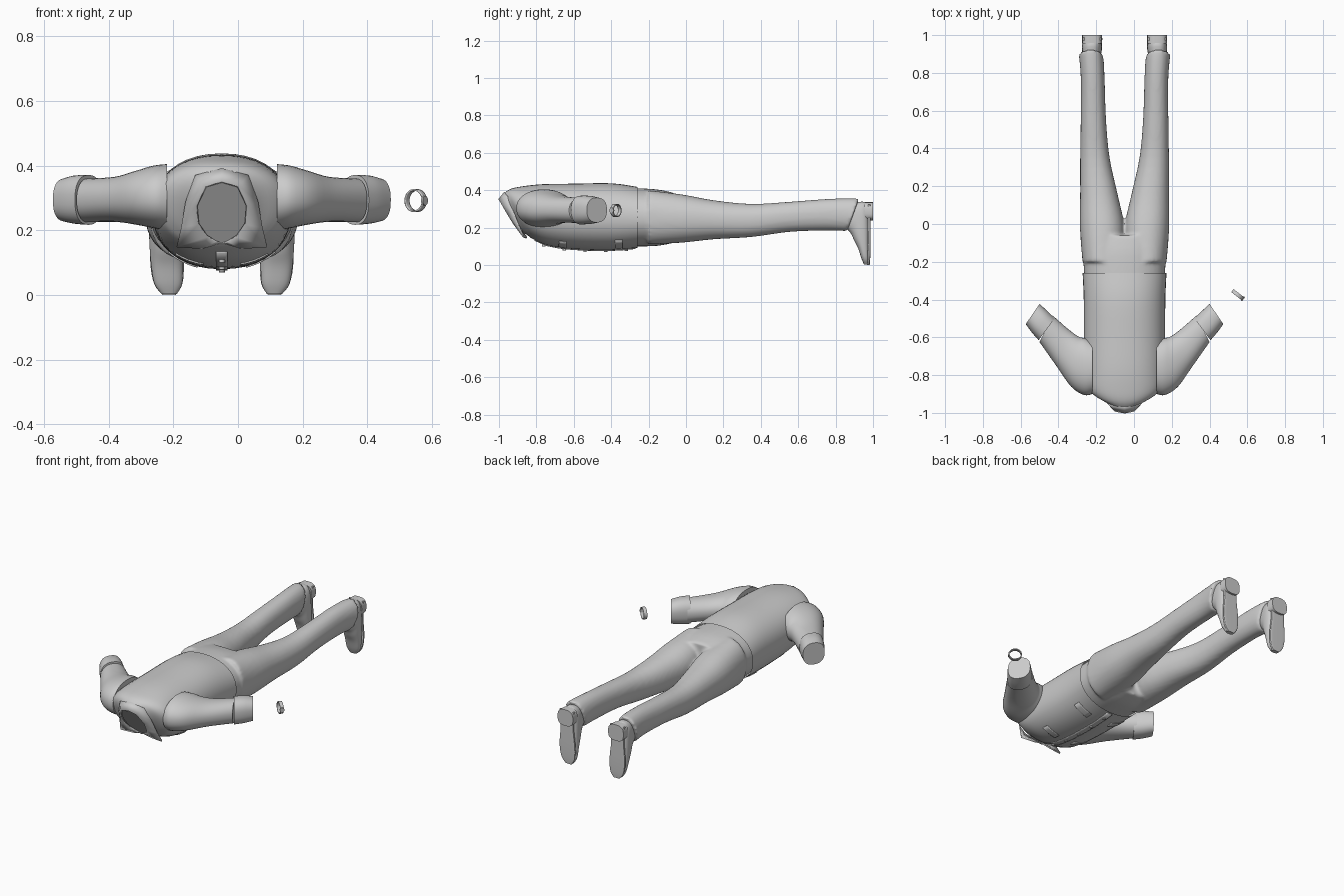
import bpy, bmesh, math
from mathutils import Vector

default = bpy.data.objects.get("Cube")
if default:
    bpy.data.objects.remove(default, do_unlink=True)

BODY_X = -0.05          # the body's own symmetry plane
SEGMENTS = 40
SIDES = (("left", 1), ("right", -1))


def finish(name, bm, angle=35):
    """Turn a bmesh into a smooth shaded object."""
    bmesh.ops.recalc_face_normals(bm, faces=bm.faces)
    mesh = bpy.data.meshes.new(name)
    bm.to_mesh(mesh)
    bm.free()
    obj = bpy.data.objects.new(name, mesh)
    bpy.context.collection.objects.link(obj)
    bpy.ops.object.select_all(action='DESELECT')
    obj.select_set(True)
    bpy.context.view_layer.objects.active = obj
    bpy.ops.object.shade_smooth_by_angle(angle=math.radians(angle))
    return obj


def thicken(obj, amount, offset=0):
    mod = obj.modifiers.new("thickness", 'SOLIDIFY')
    mod.thickness, mod.offset = amount, offset


def body_section(u, half_width, y_low, z_low, y_high, z_high):
    """Cross-section spanning sideways, from a belly point to a back point."""
    low, high = Vector((u, y_low, z_low)), Vector((u, y_high, z_high))
    return (low + high) / 2, Vector((half_width, 0, 0)), (high - low) / 2


def arm_section(u_in, y_in, u_out, y_out, z_low, z_high):
    """Upright cross-section between an inner and an outer plan point."""
    a, b = Vector((u_in, y_in, 0)), Vector((u_out, y_out, 0))
    centre = (a + b) / 2 + Vector((0, 0, (z_low + z_high) / 2))
    return centre, (b - a) / 2, Vector((0, 0, (z_high - z_low) / 2))


def ring_points(section, power):
    centre, a, b = section
    points = []
    for i in range(SEGMENTS):
        t = math.tau * i / SEGMENTS
        c, s = math.cos(t), math.sin(t)
        points.append(centre + a * math.copysign(abs(c) ** (2 / power), c)
                      + b * math.copysign(abs(s) ** (2 / power), s))
    return points


def spline(p, q, r, s, t):
    return (q * 2 + (r - p) * t + (p * 2 - q * 5 + r * 4 - s) * t * t
            + (q * 3 - p - r * 3 + s) * t ** 3) / 2


def loft(bm, sections, side=1, power=2.2, steps=4, caps=True):
    """Skin a smooth tube through the sections, mirrored for side -1."""
    keys = [ring_points(s, power) for s in sections]
    last = len(keys) - 1
    rings = []
    for i in range(last):
        near = [keys[max(0, min(last, i + k))] for k in (-1, 0, 1, 2)]
        for j in range(steps):
            rings.append([spline(*pts, j / steps) for pts in zip(*near)])
    rings.append(keys[-1])
    rows = [[bm.verts.new((BODY_X + side * p.x, p.y, p.z)) for p in ring]
            for ring in rings]
    for low, high in zip(rows, rows[1:]):
        for i in range(SEGMENTS):
            j = (i + 1) % SEGMENTS
            bm.faces.new((low[i], low[j], high[j], high[i]))
    if caps:
        bm.faces.new(rows[0])
        bm.faces.new(rows[-1])


def lofted(name, sections, **options):
    bm = bmesh.new()
    loft(bm, sections, **options)
    return finish(name, bm)


# Jacket body, tapering into the neck
jacket = lofted("jacket_body", [body_section(0, *s) for s in (
    (.222, -.26, .092, -.26, .418), (.216, -.4, .08, -.4, .437),
    (.215, -.6, .085, -.6, .435), (.212, -.74, .105, -.77, .432),
    (.203, -.82, .14, -.88, .42), (.17, -.845, .158, -.935, .408),
    (.12, -.857, .166, -.965, .39), (.09, -.865, .166, -.98, .37))], caps=False)

# Trousers: pelvis and both legs fused into one skin
bm = bmesh.new()
loft(bm, [body_section(0, *s) for s in (
    (.212, -.3, .1, -.3, .412), (.22, -.16, .102, -.16, .405),
    (.226, -.06, .12, -.06, .385))])
leg = [body_section(*s) for s in (
    (.115, .108, -.2, .11, -.2, .4), (.118, .118, -.02, .12, -.02, .377),
    (.135, .1, .15, .138, .15, .346), (.157, .078, .35, .15, .35, .327),
    (.165, .067, .55, .177, .55, .338), (.168, .063, .75, .185, .75, .353),
    (.174, .064, .85, .182, .87, .357), (.18, .063, .862, .18, .925, .355))]
for _, side in SIDES:
    loft(bm, leg, side)
trousers = finish("trousers", bm)
remesh = trousers.modifiers.new("fuse", 'REMESH')
remesh.mode, remesh.voxel_size, remesh.use_smooth_shade = 'VOXEL', .01, True
soften = trousers.modifiers.new("soften", 'SMOOTH')
soften.iterations = 4

# Neck opening: the hollow inside the collar
lofted("neck_hollow", [body_section(0, *s) for s in (
    (.08, -.865, .163, -.995, .35), (.078, -.845, .175, -.95, .345),
    (.06, -.82, .2, -.9, .32))])

# Folded collar with pointed wings
rim = [(0, -1, .35), (.05, -.99, .335), (.078, -.955, .275),
       (.072, -.92, .22), (.045, -.885, .182), (.02, -.87, .167), (0, -.865, .16)]
fold = [(0, -.968, .39), (.08, -.955, .37), (.11, -.925, .29),
        (.125, -.895, .21), (.14, -.868, .15), (.06, -.852, .145), (.01, -.86, .16)]
bm = bmesh.new()
for _, side in SIDES:
    rows = [[bm.verts.new((BODY_X + side * u, y, z)) for u, y, z in row]
            for row in (rim, fold)]
    for i in range(len(rim) - 1):
        bm.faces.new((rows[0][i], rows[0][i + 1], rows[1][i + 1], rows[1][i]))
bmesh.ops.remove_doubles(bm, verts=bm.verts, dist=.001)
thicken(finish("collar", bm, 50), .008)

sleeve = [arm_section(*s) for s in (
    (.17, -.62, .17, -.9, .2, .405), (.21, -.605, .215, -.905, .207, .4),
    (.245, -.595, .282, -.862, .217, .385), (.3, -.555, .355, -.76, .226, .366),
    (.38, -.485, .45, -.625, .225, .36))]
cuff = [arm_section(*s) for s in (
    (.37, -.5, .455, -.615, .217, .371), (.41, -.46, .49, -.575, .22, .37),
    (.45, -.423, .523, -.53, .228, .36))]
shoe = [body_section(*s) for s in (
    (.175, .045, .85, .205, .91, .335), (.173, .052, .882, .168, .968, .33),
    (.172, .053, .9, .13, .98, .23), (.17, .05, .92, .09, .98, .11),
    (.166, .043, .938, .035, .98, .035), (.163, .024, .952, .003, .977, .004))]
sole = [body_section(*s) for s in (
    (.172, .05, .972, .325, .987, .325), (.172, .043, .972, .22, .987, .22),
    (.17, .052, .972, .11, .987, .11), (.166, .044, .97, .035, .985, .035),
    (.163, .02, .968, 0, .982, 0))]
heel = [body_section(.172, .052, y, .238, y, .336) for y in (.955, 1)]

for label, side in SIDES:
    lofted(label + "_sleeve", sleeve, side=side)
    lofted(label + "_cuff", cuff, side=side, power=2.4)
    lofted(label + "_shoe", shoe, side=side, power=2.5)
    lofted(label + "_sole", sole, side=side, power=6)
    lofted(label + "_heel", heel, side=side, power=2.8)


def belly_point(u, y, lift=.002):
    """Point on the front of the jacket, found from below."""
    hit, place, normal, _ = jacket.ray_cast((BODY_X + u, y, -1), (0, 0, 1))
    return place + Vector((0, 0, -lift))


def patch(name, u, y, width, length):
    """Cloth panel laid on the front of the jacket."""
    bm = bmesh.new()
    cols, rows = 5, 9
    grid = [[bm.verts.new(belly_point(u + width * (i / (cols - 1) - .5),
                                      y + length * (j / (rows - 1) - .5)))
             for i in range(cols)] for j in range(rows)]
    for a, b in zip(grid, grid[1:]):
        for i in range(cols - 1):
            bm.faces.new((a[i], a[i + 1], b[i + 1], b[i]))
    thicken(finish(name, bm), .006)


def button(name, place):
    bm = bmesh.new()
    bmesh.ops.create_cone(bm, cap_ends=True, segments=16,
                          radius1=.009, radius2=.009, depth=.01)
    finish(name, bm).location = place


# Front fastening, pocket flaps and buttons
bpy.context.view_layer.update()
patch("front_placket", 0, -.54, .035, .54)
for label, side in SIDES:
    patch(label + "_chest_flap", side * .1, -.66, .085, .04)
    patch(label + "_waist_flap", side * .12, -.36, .09, .04)
    button(label + "_cuff_button", (BODY_X + side * .475, -.55, .245))
for i in range(5):
    button(f"front_button_{i + 1}", belly_point(0, -.32 - .11 * i, .006))

# Loose wrist band floating beyond the left cuff
across, up = Vector((.027, -.021, 0)), Vector((0, 0, .033))
along = Vector((.006, .008, 0))
centre = Vector((.55 - BODY_X, -.375, .292))
band = lofted("wrist_band", [(centre + along * k, across, up) for k in (-1, 1)],
              caps=False, power=2)
thicken(band, .005)
lofted("wrist_dial", [(centre + across * k, along * 1.3, up * .45)
                      for k in (.9, 1.12)], power=2)
